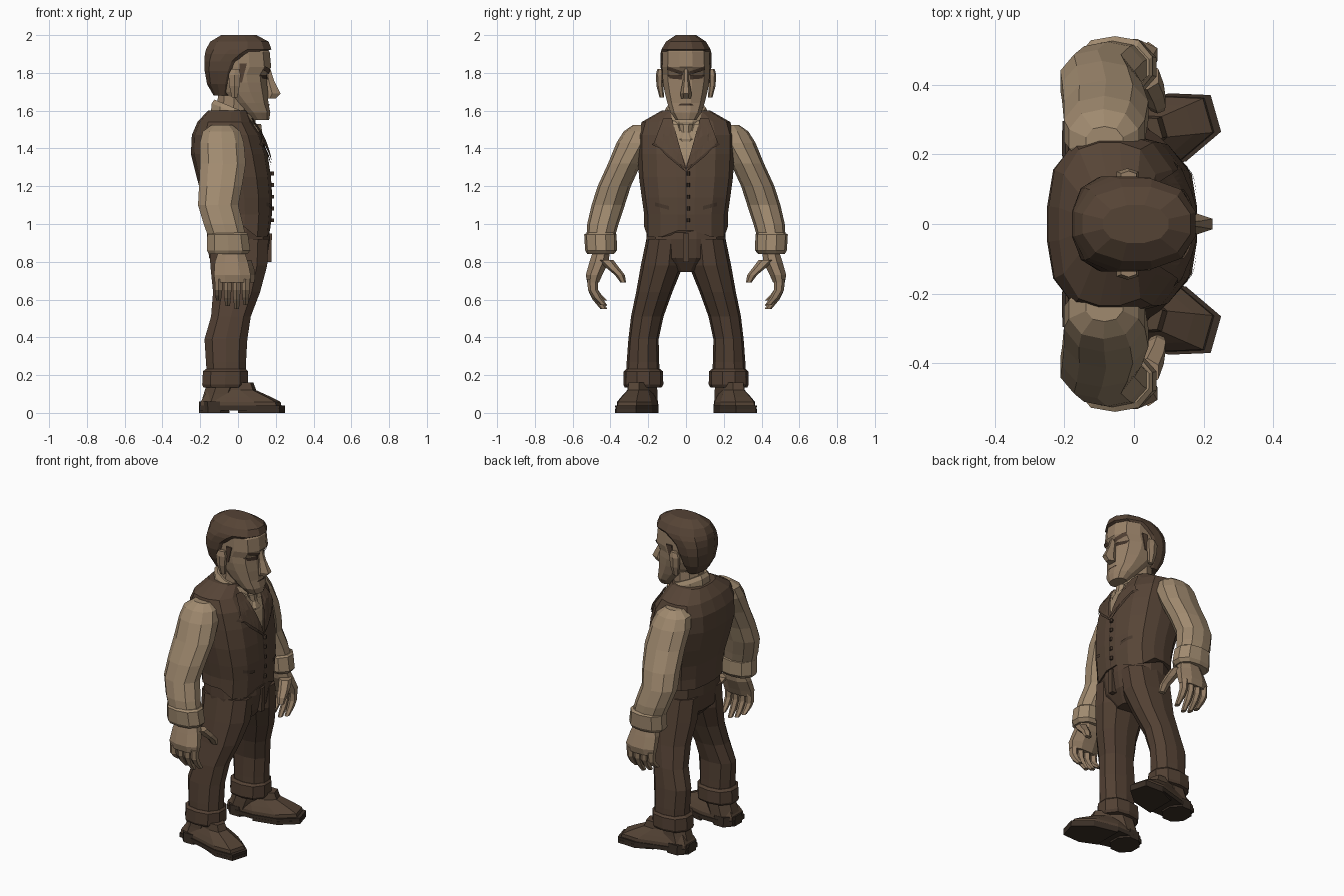
import bpy, bmesh, math
from mathutils import Vector
from mathutils.bvhtree import BVHTree


def mat(name, r, g, b):
    m = bpy.data.materials.new(name)
    m.diffuse_color = [((v / 255 + .055) / 1.055) ** 2.4 for v in (r, g, b)] + [1]
    return m


SKIN = mat("skin", 150, 127, 102)
SHIRT = mat("shirt", 160, 138, 111)
VEST = mat("vest", 86, 68, 54)
TRIM = mat("vest_trim", 70, 55, 44)
TROUSER = mat("trousers", 82, 64, 51)
HAIR = mat("hair", 85, 67, 53)
SHOE = mat("shoe_leather", 84, 67, 53)
SOLE = mat("sole", 58, 47, 38)
DARK = mat("eye_shadow", 62, 48, 38)


def finish(name, bm, material, mirror=False):
    me = bpy.data.meshes.new(name)
    bm.to_mesh(me)
    bm.free()
    me.materials.append(material)
    ob = bpy.data.objects.new(name, me)
    bpy.context.collection.objects.link(ob)
    if mirror:
        md = ob.modifiers.new("mirror", 'MIRROR')
        md.use_axis = (False, True, False)
        md.use_mirror_merge = False
    return ob


def ring(xb, xf, y, w, z, n=10, p=2.0, slope=0.0):
    """Rounded ring between xb and xf, half width w; slope tilts it along x."""
    cx, rx, out = (xb + xf) / 2, (xf - xb) / 2, []
    for i in range(n):
        a = 2 * math.pi * (i + .5) / n
        c, s = math.cos(a), math.sin(a)
        k = (abs(c) ** p + abs(s) ** p) ** (-1 / p)
        x = cx + rx * c * k
        out.append((x, y + w * s * k, z + slope * (x - cx)))
    return out


def skin_rings(name, rings, material, mirror=False):
    bm = bmesh.new()
    vs = [[bm.verts.new(c) for c in r] for r in rings]
    n = len(vs[0])
    for a, b in zip(vs, vs[1:]):
        for i in range(n):
            j = (i + 1) % n
            bm.faces.new((a[i], a[j], b[j], b[i]))
    bm.faces.new(vs[0][::-1])
    bm.faces.new(vs[-1])
    bmesh.ops.recalc_face_normals(bm, faces=bm.faces)
    return finish(name, bm, material, mirror)


def loft(name, rows, material, mirror=False, n=10, p=2.0, slope=0.0):
    """rows: (x back, x front, centre y, half width, z)"""
    return skin_rings(name, [ring(*r, n=n, p=p, slope=slope) for r in rows], material, mirror)


def plate(name, yz, target, material, mirror=False, lift=.008):
    """Thin plate of outline yz, laid onto the front of target."""
    tree = BVHTree.FromPolygons([v.co for v in target.data.vertices],
                                [p.vertices[:] for p in target.data.polygons])
    bm = bmesh.new()
    bm.faces.new([bm.verts.new((1, y, z)) for y, z in yz])
    bmesh.ops.triangulate(bm, faces=bm.faces)
    bmesh.ops.subdivide_edges(bm, edges=bm.edges, cuts=3, use_grid_fill=True)
    for v in bm.verts:
        hit = tree.ray_cast(Vector((1, v.co.y, v.co.z)), Vector((-1, 0, 0)))[0]
        v.co.x = (hit.x if hit else .1) + lift
    bm.normal_update()
    for f in bm.faces:
        if f.normal.x < 0:
            f.normal_flip()
    return finish(name, bm, material, mirror)


# Head and neck
head = loft("head", [
    (.075, .165, 0, .055, 1.55), (.03, .172, 0, .083, 1.59), (-.03, .162, 0, .100, 1.64),
    (-.10, .160, 0, .115, 1.70), (-.13, .155, 0, .124, 1.75), (-.14, .152, 0, .126, 1.79),
    (-.14, .178, 0, .128, 1.83), (-.14, .170, 0, .125, 1.91), (-.10, .13, 0, .09, 1.96)],
    SKIN, n=12, p=2.5)
loft("neck", [(-.13, .07, 0, .095, 1.48), (-.11, .07, 0, .09, 1.68)], SKIN)
loft("nose", [(.13, .175, 0, .014, 1.82), (.13, .195, 0, .017, 1.76),
              (.13, .232, 0, .030, 1.69), (.13, .205, 0, .026, 1.665)], SKIN, n=6)
loft("ear", [(-.035, .0, .128, .012, 1.67), (-.05, .012, .138, .018, 1.73),
             (-.055, .018, .140, .020, 1.79), (-.04, .01, .138, .014, 1.82)], SKIN, True, n=6)
plate("eye_socket", [(.022, 1.765), (.085, 1.77), (.10, 1.79), (.022, 1.79)], head, DARK, True, .004)
plate("eyebrow", [(.018, 1.79), (.10, 1.815), (.098, 1.835), (.02, 1.808)], head, HAIR, True)
plate("mouth", [(-.04, 1.628), (.04, 1.628), (.03, 1.637), (-.03, 1.637)], head, DARK, lift=.004)

# Hair with side burns
loft("hair", [
    (-.13, -.04, 0, .085, 1.68), (-.165, -.01, 0, .115, 1.74), (-.178, .02, 0, .135, 1.81),
    (-.18, .05, 0, .138, 1.86), (-.178, .12, 0, .138, 1.90), (-.172, .180, 0, .132, 1.925),
    (-.15, .165, 0, .108, 1.965), (-.09, .10, 0, .055, 2.0)], HAIR, n=12, p=2.4)
loft("side_burn", [(.0, .025, .122, .008, 1.75), (.0, .055, .126, .010, 1.85)], HAIR, True, n=4)

# Vest: shaped trunk with a pointed lower front
trunk = [(-.175, .170, 0, .222, .985), (-.178, .180, 0, .222, 1.05), (-.19, .182, 0, .235, 1.14),
         (-.22, .175, 0, .25, 1.25), (-.25, .157, 0, .256, 1.37), (-.245, .125, 0, .256, 1.47),
         (-.215, .075, 0, .235, 1.54), (-.16, .05, 0, .13, 1.60)]
rings = [ring(*r, n=16, p=2.9) for r in trunk]
rings[0] = [(x, y, z - (.055 if x > .1 and abs(y) > .05 else .02 if x > .1 else 0))
            for x, y, z in rings[0]]
vest = skin_rings("vest", rings, VEST)
plate("shirt_front", [(-.085, 1.545), (0, 1.31), (.085, 1.545)], vest, SHIRT, lift=.006)
plate("lapel", [(.075, 1.56), (.0, 1.29), (.10, 1.375), (.125, 1.40), (.105, 1.425),
                (.17, 1.43), (.12, 1.56)], vest, VEST, True, .016)
plate("lapel_edge", [(.0, 1.275), (.105, 1.362), (.138, 1.40), (.182, 1.42),
                     (.165, 1.435), (.10, 1.40)], vest, TRIM, True, .009)
plate("vest_closing", [(-.004, .97), (.004, .97), (.004, 1.3), (-.004, 1.3)], vest, TRIM, lift=.004)
for i in range(5):
    z = 1.02 + i * .062
    loft("vest_button", [(.165, .192, .012, .010, z - .01), (.165, .192, .012, .010, z + .01)],
         TRIM, n=6)
plate("vest_pocket", [(.09, 1.075), (.165, 1.095), (.165, 1.115), (.09, 1.095)], vest, TRIM, True, .006)

# Collar and cravat
loft("collar", [(-.15, .095, 0, .125, 1.535), (-.145, .10, 0, .118, 1.59),
                (-.13, .09, 0, .105, 1.615)], SHIRT, n=10, slope=-.42)
loft("cravat", [(.09, .13, 0, .025, 1.38), (.08, .145, 0, .055, 1.45), (.07, .13, 0, .03, 1.485),
                (.06, .125, 0, .04, 1.53)], SHIRT, n=8)
loft("cravat_wing", [(.07, .115, .05, .02, 1.455), (.06, .12, .05, .035, 1.49),
                     (.06, .105, .055, .02, 1.53)], SHIRT, True, n=6)

# Sleeves and cuffs
loft("sleeve", [
    (-.14, -.03, .235, .045, 1.525), (-.19, .015, .245, .085, 1.49), (-.205, .035, .268, .10, 1.43),
    (-.205, .045, .325, .088, 1.32), (-.21, .025, .38, .088, 1.20), (-.215, .005, .412, .088, 1.10),
    (-.185, .03, .44, .083, 1.00), (-.16, .045, .452, .075, .93)], SHIRT, True, n=10, p=2.3)
loft("cuff", [(-.155, .05, .452, .070, .84), (-.168, .068, .45, .084, .86),
              (-.165, .055, .453, .086, .945), (-.15, .045, .45, .07, .955)], SHIRT, True, n=10, p=2.5)

# Hands
loft("palm", [(-.10, .03, .445, .045, .87), (-.125, .055, .46, .052, .80),
              (-.13, .07, .487, .045, .73), (-.125, .065, .492, .032, .69)], SKIN, True, n=8, p=2.8)
for i, low in enumerate((.595, .565, .55, .57)):
    x = -.103 + i * .048
    loft("finger", [(x - .023, x + .023, .495, .028, .71), (x - .023, x + .023, .492, .027, .65),
                    (x - .02, x + .02, .470, .025, (.65 + low) / 2), (x - .014, x + .014, .435, .018, low)],
         SKIN, True, n=6)
loft("thumb", [(.0, .075, .425, .04, .81), (.02, .09, .385, .034, .765),
               (.035, .095, .350, .026, .73), (.045, .09, .332, .015, .69)], SKIN, True, n=6)

# Trousers
loft("trouser_seat", [(-.08, .10, 0, .08, .745), (-.155, .155, 0, .205, .82), (-.165, .172, 0, .212, .92),
                      (-.165, .160, 0, .208, 1.02)], TROUSER, n=12, p=2.6)
loft("trouser_leg", [
    (-.155, .165, .11, .10, .92), (-.15, .158, .127, .112, .78), (-.135, .12, .168, .096, .64),
    (-.145, .07, .205, .086, .51), (-.18, .052, .225, .080, .39), (-.172, .045, .228, .086, .27),
    (-.165, .045, .228, .09, .16)], TROUSER, True, n=10, p=2.5)
loft("trouser_cuff", [(-.185, .045, .227, .098, .135), (-.192, .055, .226, .106, .15),
                      (-.188, .055, .226, .104, .22), (-.172, .045, .227, .09, .232)],
     TROUSER, True, n=10, p=2.6)
loft("trouser_fly", [(.14, .183, .0, .022, .80), (.14, .186, .0, .022, .95)], TROUSER, n=4)

# Shoes: one outline shrunk upwards, plus sole and heel
outline = [(-.205, .175), (-.205, .295), (-.06, .33), (.10, .375), (.22, .37),
           (.25, .265), (.15, .18), (.0, .145), (-.12, .145)]


def slab(k, z):
    return [(-.10 + (x + .10) * k, .23 + (y - .23) * k, z) for x, y in outline]


skin_rings("shoe_upper", [slab(.95, .025), slab(.93, .058), slab(.78, .085), slab(.56, .12),
                          slab(.52, .16)], SHOE, True)
skin_rings("shoe_sole", [slab(.99, .012), slab(1, .038)], SOLE, True)
skin_rings("toe_tread", [[(max(x, .0), y, z) for x, y, z in slab(1, zz)] for zz in (0, .02)], SOLE, True)
loft("shoe_heel", [(-.207, -.045, .232, .088, 0), (-.207, -.05, .232, .085, .06)], SOLE, True, n=8, p=4)
loft("shoe_counter", [(-.2, -.02, .228, .082, .05), (-.185, .0, .226, .078, .10),
                      (-.17, .02, .226, .075, .15)], SHOE, True, n=8, p=2.6)
